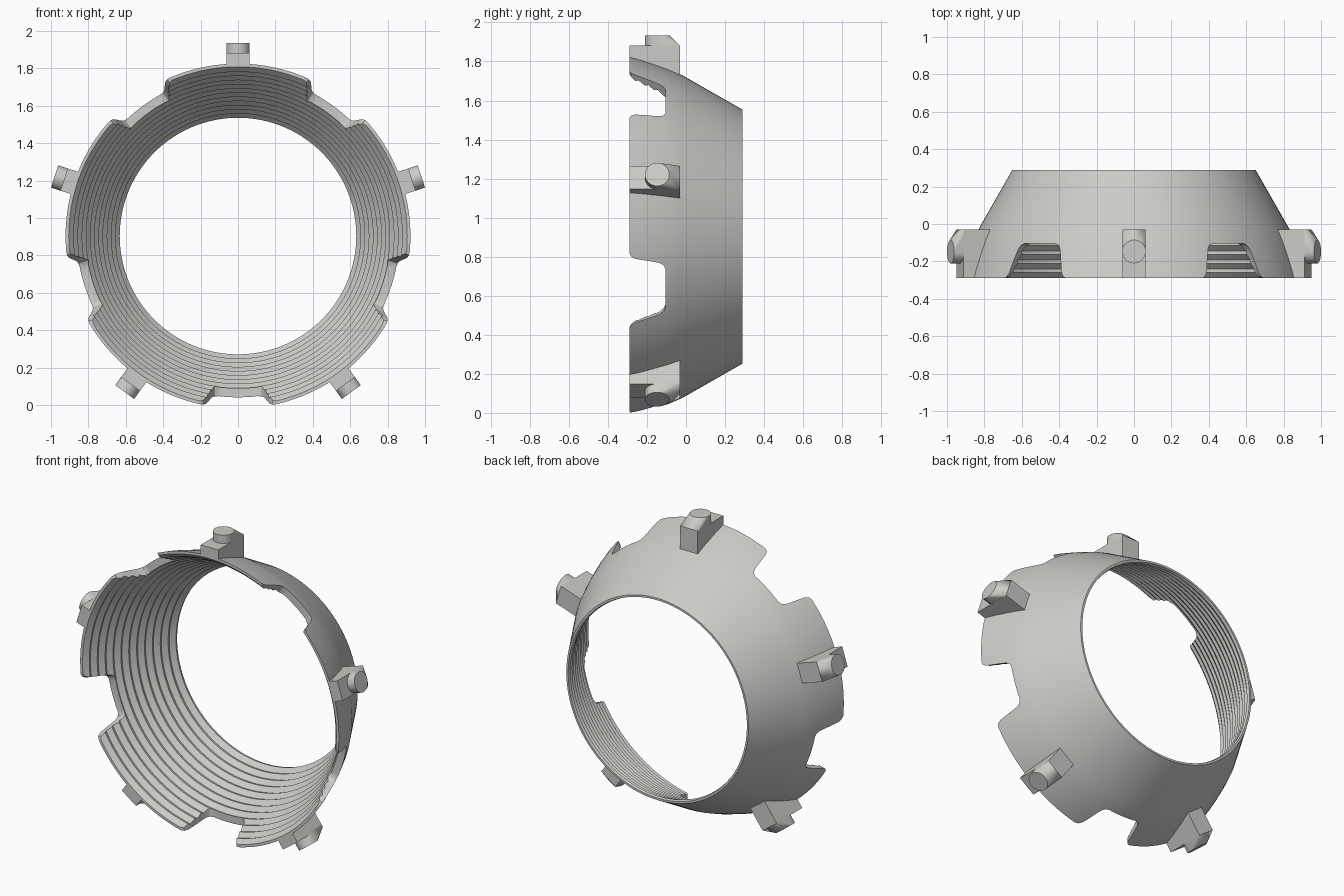
import bpy, bmesh, math
from mathutils import Matrix, Vector

if "Cube" in bpy.data.objects:
    bpy.data.objects.remove(bpy.data.objects["Cube"])

CZ = 0.903                      # height of the ring axis, which runs along y
grey = bpy.data.materials.new("light_grey")
grey.diffuse_color = (0.6, 0.6, 0.58, 1)
grey.use_nodes = True
grey.node_tree.nodes["Principled BSDF"].inputs["Base Color"].default_value = grey.diffuse_color

OUTER = [(-0.29, 0.922), (-0.225, 0.904), (-0.16, 0.882), (-0.09, 0.857),
         (-0.02, 0.827), (0.29, 0.650)]


def around(k):
    """Placement of a radial part, k fifths of a turn from the top."""
    return Matrix.Translation((0, 0, CZ)) @ Matrix.Rotation(k * math.tau / 5, 4, 'Y')


def finish(bm, name):
    bmesh.ops.recalc_face_normals(bm, faces=bm.faces)
    me = bpy.data.meshes.new(name)
    bm.to_mesh(me)
    bm.free()
    ob = bpy.data.objects.new(name, me)
    bpy.context.collection.objects.link(ob)
    me.materials.append(grey)
    return ob


def prism(bm, low, high, matrix):
    """Solid between two matching outlines."""
    a = [bm.verts.new(matrix @ Vector(p)) for p in low]
    b = [bm.verts.new(matrix @ Vector(p)) for p in high]
    bm.faces.new(a[::-1])
    bm.faces.new(b)
    for i in range(len(a)):
        j = (i + 1) % len(a)
        bm.faces.new((a[i], a[j], b[j], b[i]))


def select_only(ob):
    bpy.ops.object.select_all(action='DESELECT')
    ob.select_set(True)
    bpy.context.view_layer.objects.active = ob


# Ring shell: smooth outside, sawtooth ridges along a straight cone inside
STEPS, SEG = 12, 144
profile = list(OUTER)
depth = 0.58 / STEPS


def valley(i):
    return 0.905 + (0.637 - 0.905) * i / STEPS


profile.append((0.29, valley(STEPS)))
for i in range(STEPS - 1, -1, -1):
    y0 = -0.29 + i * depth
    profile += [(y0 + 0.03, valley(i) - 0.027), (y0, valley(i))]
bm = bmesh.new()
rings = []
for s in range(SEG):
    a = math.tau * s / SEG
    rings.append([bm.verts.new((r * math.sin(a), y, CZ + r * math.cos(a))) for y, r in profile])
for s in range(SEG):
    p, q = rings[s], rings[(s + 1) % SEG]
    for i in range(len(profile)):
        j = (i + 1) % len(profile)
        bm.faces.new((p[i], p[j], q[j], q[i]))
shell = finish(bm, "ring_shell")

# Five rounded notches in the front edge
half = [(0.21, -0.35), (0.21, -0.292), (0.186, -0.282), (0.172, -0.26), (0.146, -0.16),
        (0.138, -0.135), (0.124, -0.114), (0.102, -0.105)]
outline = half + [(-x, y) for x, y in reversed(half)]
bm = bmesh.new()
for k in range(5):
    prism(bm, [(x, y, 0.5) for x, y in outline], [(x, y, 1.2) for x, y in outline], around(k + 0.5))
cutter = finish(bm, "notch_cutter")
cutter.hide_render = True
mod = shell.modifiers.new("notches", 'BOOLEAN')
mod.operation = 'DIFFERENCE'
mod.solver = 'EXACT'
mod.object = cutter
select_only(shell)
bpy.ops.object.modifier_apply(modifier=mod.name)
bpy.data.objects.remove(cutter)
bpy.ops.object.shade_smooth_by_angle(angle=math.radians(25))

# Five lugs: block seated on the shell, round peg with a sloped back
W, TOP, TIP, PEG_Y = 0.0625, 0.978, 1.031, -0.148
side = [(-0.29, TOP), (-0.29, 0.910), (-0.16, 0.868), (-0.03, 0.818), (-0.03, TOP)]
for k in range(5):
    bm = bmesh.new()
    prism(bm, [(-W, y, z) for y, z in side], [(W, y, z) for y, z in side], around(k))
    finish(bm, f"lug_block_{k + 1}")

    bm = bmesh.new()
    pts = [(-W, -0.03, TOP), (W, -0.03, TOP), (-W, -0.03, TOP - 0.02), (W, -0.03, TOP - 0.02)]
    for z in (TOP - 0.02, TIP):
        for i in range(32):
            a = math.tau * i / 32
            pts.append((W * math.cos(a), PEG_Y + W * math.sin(a), z))
    verts = [bm.verts.new(around(k) @ Vector(p)) for p in pts]
    bmesh.ops.convex_hull(bm, input=verts)
    loose = [v for v in bm.verts if not v.link_faces]
    bmesh.ops.delete(bm, geom=loose, context='VERTS')
    bmesh.ops.dissolve_limit(bm, angle_limit=0.01, verts=bm.verts, edges=bm.edges)
    peg = finish(bm, f"lug_peg_{k + 1}")
    select_only(peg)
    bpy.ops.object.shade_smooth_by_angle(angle=math.radians(25))
